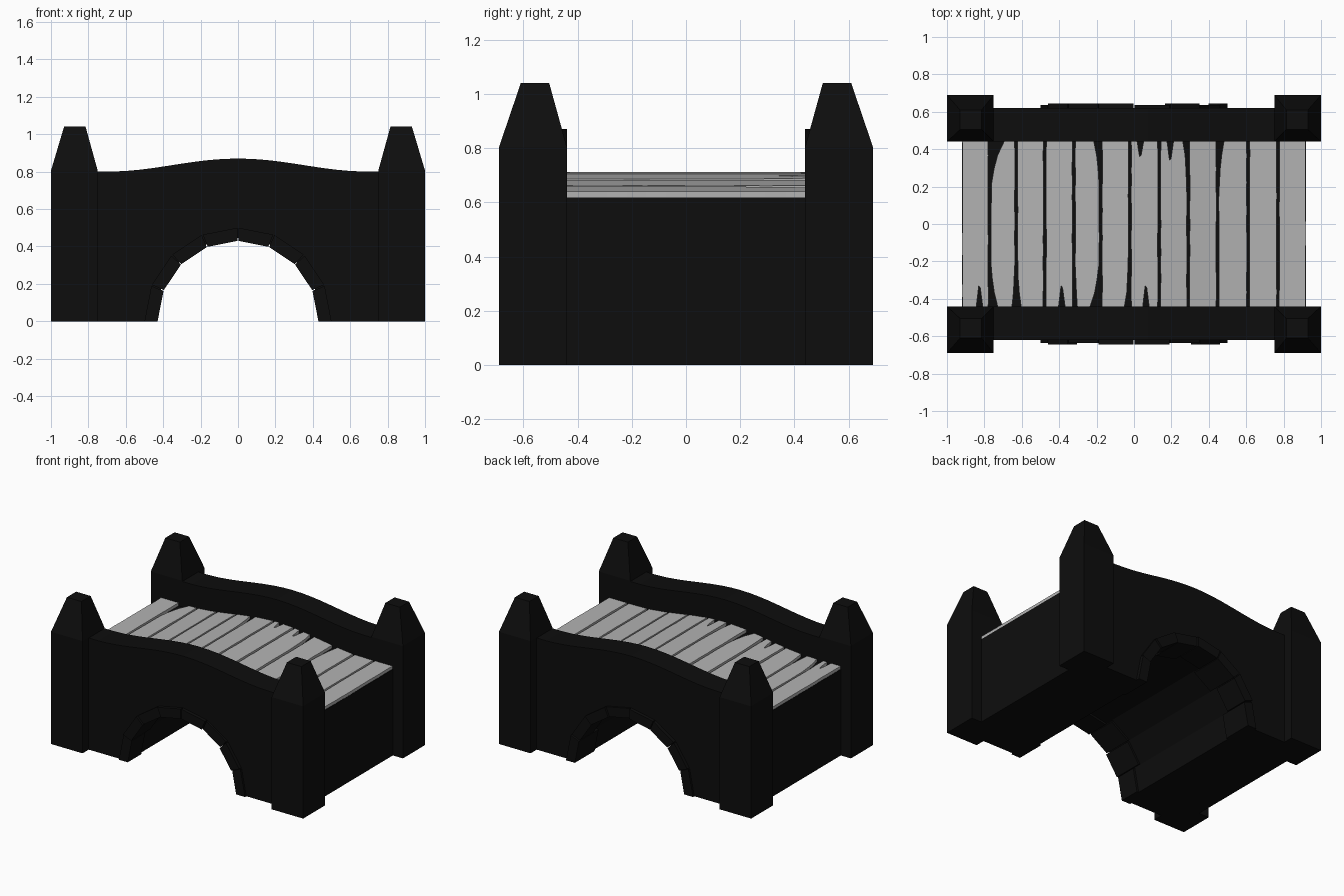
import bpy, bmesh, math, random

cube = bpy.data.objects.get("Cube")
if cube:
    bpy.data.objects.remove(cube, do_unlink=True)
random.seed(4)


def material(name, value):
    m = bpy.data.materials.new(name)
    m.use_nodes = True
    col = (value, value, value, 1)
    m.diffuse_color = col
    bsdf = next(n for n in m.node_tree.nodes if n.type == 'BSDF_PRINCIPLED')
    bsdf.inputs["Base Color"].default_value = col
    return m


STONE = material("black_stone", 0.004)
WOOD = material("grey_wood", 0.45)


def prism(name, base, offset, mat):
    """Extrude a closed outline of 3D points along an offset."""
    bm = bmesh.new()
    face = bm.faces.new([bm.verts.new(p) for p in base])
    ext = bmesh.ops.extrude_face_region(bm, geom=[face])
    moved = [g for g in ext["geom"] if isinstance(g, bmesh.types.BMVert)]
    bmesh.ops.translate(bm, verts=moved, vec=offset)
    # Keep the starting cap if the extrusion removed it
    if not face.is_valid:
        bmesh.ops.holes_fill(bm, edges=bm.edges[:], sides=0)
    bmesh.ops.recalc_face_normals(bm, faces=bm.faces[:])
    return finish(name, bm, mat)


def finish(name, bm, mat):
    me = bpy.data.meshes.new(name)
    bm.to_mesh(me)
    bm.free()
    me.materials.append(mat)
    ob = bpy.data.objects.new(name, me)
    bpy.context.collection.objects.link(ob)
    return ob


def hump(x):
    """Gentle rise of the bridge, 0 at the ends and 1 in the middle."""
    return 0.5 + 0.5 * math.cos(math.pi * min(1, abs(x) / 0.7))


def deck_z(x):
    return 0.64 + 0.07 * hump(x)


def bridge_outline(half, y, top, radius):
    """Side outline: curved top and an eight-sided arch opening."""
    pts = [(half, y, 0)]
    for i in range(25):
        x = half - 2 * half * i / 24
        pts.append((x, y, top(x)))
    pts.append((-half, y, 0))
    for i in range(9):
        a = math.pi * (1 - i / 8)
        pts.append((radius * math.cos(a), y, radius * math.sin(a)))
    return pts


# Central mass under the deck
prism("bridge_core", bridge_outline(0.92, -0.44, lambda x: deck_z(x) - 0.022, 0.445),
      (0, 0.88, 0), STONE)

# Side walls with curved parapets
for side, y in (("front", -0.62), ("back", 0.44)):
    prism(side + "_wall", bridge_outline(0.9, y, lambda x: 0.8 + 0.07 * hump(x), 0.445),
          (0, 0.18, 0), STONE)

# Corner pillars with tapered caps
for sx, lr in ((-1, "right"), (1, "left")):
    for sy, fb in ((-1, "front"), (1, "back")):
        bm = bmesh.new()
        rings = []
        for z, x0, x1, y0, y1 in ((0, 0.75, 1, 0.44, 0.69), (0.805, 0.75, 1, 0.44, 0.69),
                                  (1.04, 0.815, 0.93, 0.505, 0.61)):
            corners = ((x0, y0), (x1, y0), (x1, y1), (x0, y1))
            rings.append([bm.verts.new((sx * x, sy * y, z)) for x, y in corners])
        for low, high in zip(rings, rings[1:]):
            for i in range(4):
                j = (i + 1) % 4
                bm.faces.new((low[i], low[j], high[j], high[i]))
        bm.faces.new(rings[0])
        bm.faces.new(rings[-1])
        bmesh.ops.recalc_face_normals(bm, faces=bm.faces[:])
        finish(f"{fb}_{lr}_pillar", bm, STONE)

# Arch stones around both openings
for sy, fb in ((-1, "front"), (1, "back")):
    for i in range(8):
        a0 = math.pi * i / 8 + (0.006 if i else 0)
        a1 = math.pi * (i + 1) / 8 - (0.006 if i < 7 else 0)
        face_y = random.choice((0.635, 0.645))
        inner = random.uniform(0.4, 0.5)
        ring = [(r * math.cos(a), sy * inner, r * math.sin(a))
                for r, a in ((0.43, a0), (0.5, a0), (0.5, a1), (0.43, a1))]
        prism(f"{fb}_arch_stone_{i + 1}", ring, (0, sy * (face_y - inner), 0), STONE)

# Plank edges across the deck, worn corners and split ends
seams = [-0.925, -0.772, -0.63, -0.477, -0.322, -0.178, -0.022,
         0.135, 0.29, 0.447, 0.61, 0.77, 0.925]
# plank: (left back, left front, right back, right front) corner wear
worn = {1: (0.07, 0.035, 0, 0.015), 4: (0, 0.01, 0.03, 0.05), 2: (0, 0.02, 0, 0),
        5: (0, 0, 0, 0.02), 9: (0.025, 0, 0, 0), 7: (0, 0, 0.02, 0)}
# plank: list of (end, x position, depth) splits
splits = {0: [(-1, -0.825, 0.11)], 3: [(-1, -0.385, 0.11)],
          6: [(-1, 0.065, 0.11), (1, 0.035, 0.08)], 7: [(1, 0.195, 0.10)]}
END = 0.44


def plank_edge(x, inward, back, front):
    """Points of one long edge, from the front end to the back end."""
    pts = []
    for i in range(13):
        t = -1 + i / 6
        cut = back if t > 0 else front
        wear = cut * max(0, (abs(t) - 0.35) / 0.65) ** 2.2
        pts.append((x + inward * (0.006 + wear + random.uniform(0, 0.003)), t * END))
    return pts


def split_end(index, end):
    """Wedge-shaped cracks in one plank end, ordered by x."""
    pts = []
    for e, x, depth in splits.get(index, []):
        if e == end:
            pts += [(x - 0.018, e * END), (x - 0.005, e * (END - depth)),
                    (x + 0.003, e * (END - depth * 0.9)), (x + 0.016, e * END)]
    return pts


for i, (x0, x1) in enumerate(zip(seams, seams[1:])):
    lb, lf, rb, rf = worn.get(i, (0, 0, 0, 0))
    outline = split_end(i, -1) + plank_edge(x1, -1, rb, rf)
    outline += split_end(i, 1)[::-1] + plank_edge(x0, 1, lb, lf)[::-1]
    mid = (x0 + x1) / 2
    slope = (deck_z(x1) - deck_z(x0)) / (x1 - x0)
    base = [(x, y, deck_z(mid) + slope * (x - mid)) for x, y in outline]
    prism(f"deck_plank_{i + 1}", base, (0, 0, -0.022), WOOD)
